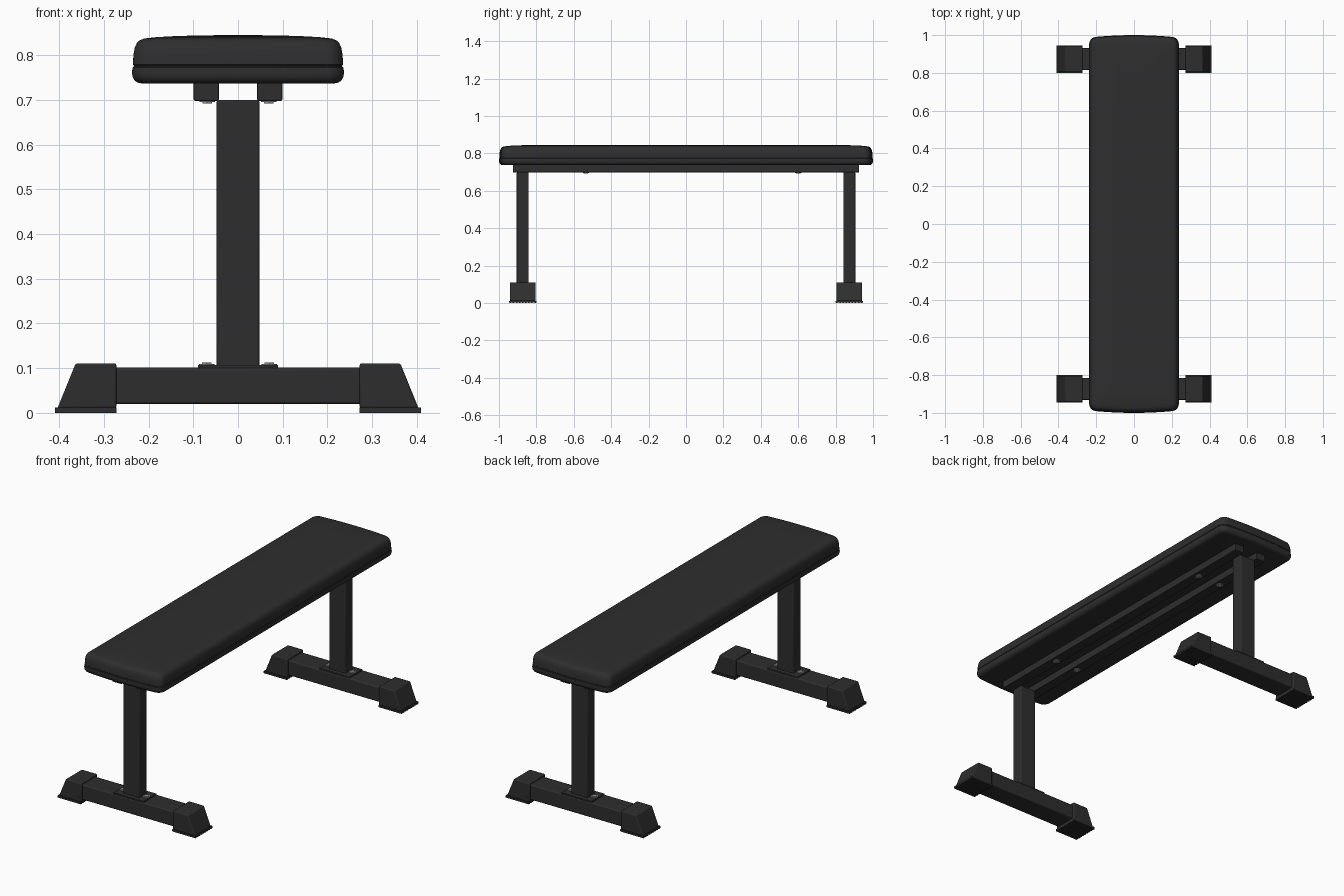
import bpy, bmesh, math
from mathutils import Matrix

if "Cube" in bpy.data.objects:
    bpy.data.objects.remove(bpy.data.objects["Cube"])


def material(name, v):
    m = bpy.data.materials.new(name)
    m.diffuse_color = (v, v, v, 1)
    m.use_nodes = True
    m.node_tree.nodes["Principled BSDF"].inputs["Base Color"].default_value = m.diffuse_color
    return m


BLACK = material("matte black", 0.027)
STEEL = material("bolt steel", 0.30)


def finish(name, bm, mat, bevel=0.0, segments=3):
    bmesh.ops.recalc_face_normals(bm, faces=bm.faces)
    me = bpy.data.meshes.new(name)
    bm.to_mesh(me)
    bm.free()
    me.materials.append(mat)
    ob = bpy.data.objects.new(name, me)
    bpy.context.collection.objects.link(ob)
    if bevel:
        b = ob.modifiers.new("rounded edges", 'BEVEL')
        b.width, b.segments = bevel, segments
        b.limit_method = 'ANGLE'
    bpy.ops.object.select_all(action='DESELECT')
    bpy.context.view_layer.objects.active = ob
    ob.select_set(True)
    bpy.ops.object.shade_smooth_by_angle(angle=math.radians(35))
    return ob


def add_box(bm, x, y, z):
    size = [b - a for a, b in (x, y, z)]
    mid = [(a + b) / 2 for a, b in (x, y, z)]
    bmesh.ops.create_cube(bm, size=1, matrix=Matrix.Translation(mid) @ Matrix.Diagonal((*size, 1)))


def box(name, x, y, z, bevel=0.0):
    bm = bmesh.new()
    add_box(bm, x, y, z)
    return finish(name, bm, BLACK, bevel)


def bolt(name, x, y, z, down=False):
    # washer with a hexagonal head
    bm = bmesh.new()
    s = -1 if down else 1
    for seg, r, h, off in ((24, 0.017, 0.003, 0.001), (6, 0.012, 0.005, 0.003)):
        bmesh.ops.create_cone(bm, cap_ends=True, segments=seg, radius1=r, radius2=r, depth=h,
                              matrix=Matrix.Translation((x, y, z + s * off)))
    finish(name, bm, STEEL)


def pad_outline(inset):
    # rounded rectangle with slightly bowed ends
    hx, hy = 0.237 - inset, 1.0 - inset
    r = max(0.035 - inset * 0.3, 0.004)
    r = min(r, hx * 0.9)
    quarter = [(hx, hy * t) for t in (0, 0.35, 0.7)]
    for i in range(9):
        a = math.pi / 2 * i / 8
        quarter.append((hx - r + r * math.cos(a), hy - r + r * math.sin(a)))
    quarter += [((hx - r) * t, hy) for t in (0.75, 0.5, 0.25, 0)]
    pts = quarter + [(-x, y) for x, y in quarter[-2::-1]]
    pts += [(-x, -y) for x, y in pts[1:-1]]
    return [(x, y - math.copysign(0.013 * (x / 0.237) ** 2 * (abs(y) / hy) ** 6, y)) for x, y in pts]


# padded seat, lofted from bottom to crown with a seam
rings = [(0.022, 0.737), (0.012, 0.739), (0.005, 0.744), (0.001, 0.752), (0, 0.762), (0.001, 0.772),
         (0.004, 0.775), (0.004, 0.777), (0.002, 0.779), (0.003, 0.80), (0.006, 0.817), (0.011, 0.828),
         (0.018, 0.834), (0.028, 0.8375), (0.055, 0.8405), (0.10, 0.843), (0.16, 0.8445), (0.22, 0.845)]
bm = bmesh.new()
loops = [[bm.verts.new((x, y, z)) for x, y in pad_outline(i)] for i, z in rings]
for a, b in zip(loops, loops[1:]):
    for i in range(len(a)):
        j = (i + 1) % len(a)
        bm.faces.new((a[i], a[j], b[j], b[i]))
bm.faces.new(loops[0][::-1])
bm.faces.new(loops[-1])
finish("seat_pad", bm, BLACK)

# rails under the seat
for side, s in (("left", -1), ("right", 1)):
    xs = sorted((s * 0.043, s * 0.099))
    box(side + "_seat_rail", xs, (-0.925, 0.925), (0.698, 0.742), 0.003)
    for n, y in enumerate((-0.535, 0.6)):
        bolt(f"{side}_rail_bolt_{n + 1}", s * 0.069, y, 0.698, True)

# two leg assemblies
for end, e in (("front", -1), ("back", 1)):
    yc = e * 0.873
    box(end + "_post", (-0.048, 0.048), (yc - 0.032, yc + 0.032), (0.10, 0.70), 0.005)
    box(end + "_base_tube", (-0.33, 0.33), (yc - 0.058, yc + 0.058), (0.02, 0.101), 0.006)
    box(end + "_base_plate", (-0.09, 0.09), (yc - 0.055, yc + 0.055), (0.099, 0.107), 0.002)
    for side, s in (("left", -1), ("right", 1)):
        bolt(f"{end}_{side}_plate_bolt", s * 0.07, yc, 0.107)

        # sloped end cap foot
        bm = bmesh.new()
        profile = [(0.272, 0.010), (0.404, 0.010), (0.363, 0.111), (0.272, 0.111)]
        f = bm.faces.new([bm.verts.new((s * x, yc - 0.069, z)) for x, z in profile])
        ext = bmesh.ops.extrude_face_region(bm, geom=[f])
        bmesh.ops.translate(bm, vec=(0, 0.138, 0),
                            verts=[v for v in ext["geom"] if isinstance(v, bmesh.types.BMVert)])
        finish(f"{end}_{side}_foot", bm, BLACK, 0.005)

        # foot sole flange with grip ribs
        bm = bmesh.new()
        xs = sorted((s * 0.272, s * 0.409))
        add_box(bm, xs, (yc - 0.073, yc + 0.073), (0.003, 0.012))
        for i in range(9):
            y = yc - 0.066 + i * 0.0165
            add_box(bm, xs, (y - 0.004, y + 0.004), (0.0, 0.004))
        finish(f"{end}_{side}_foot_sole", bm, BLACK)
